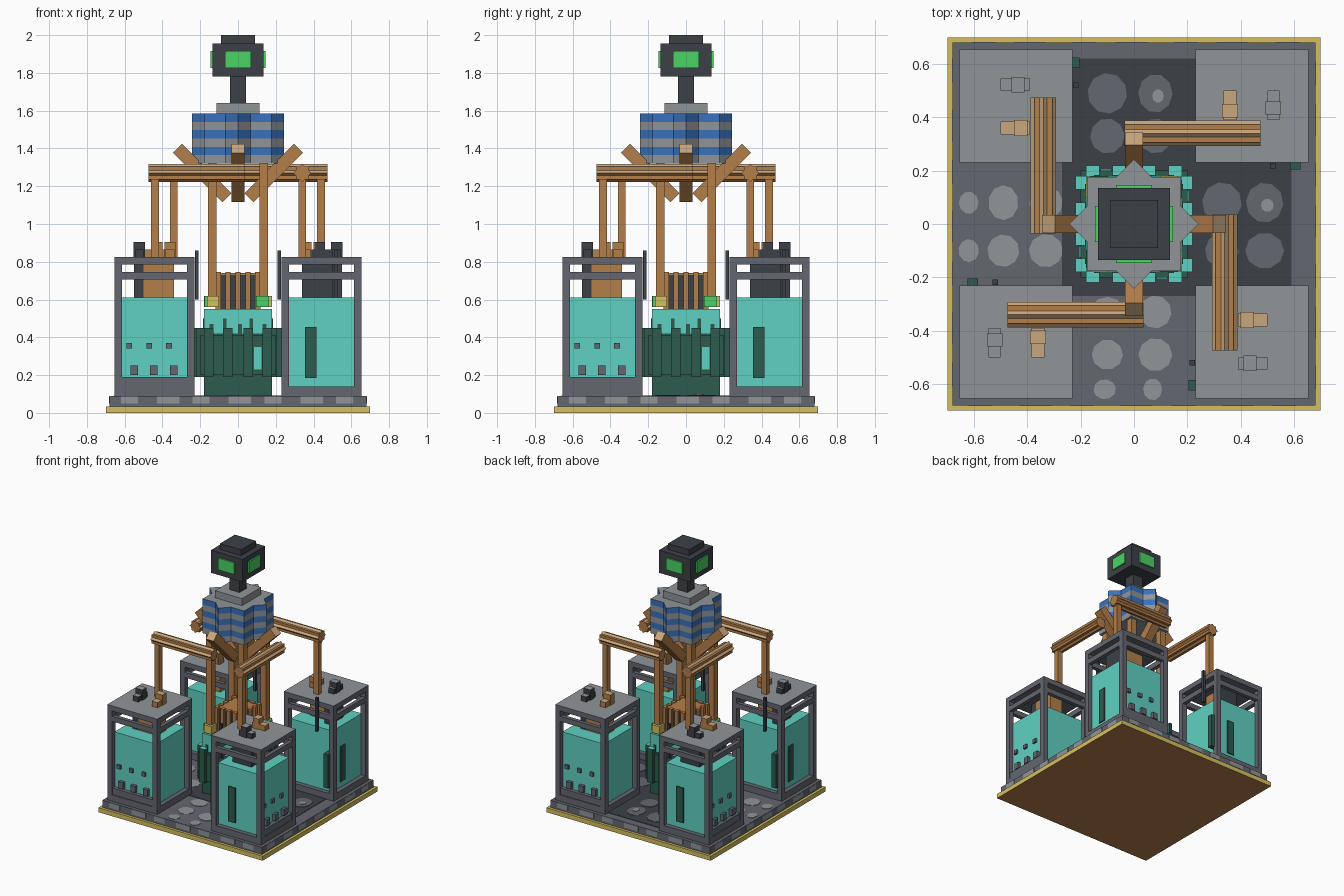
import bpy, bmesh, math, random
from mathutils import Matrix, Vector

if "Cube" in bpy.data.objects:
    bpy.data.objects.remove(bpy.data.objects["Cube"])
random.seed(4)


def material(name, r, g, b):
    m = bpy.data.materials.new(name)
    m.use_nodes = True
    m.diffuse_color = (r, g, b, 1)
    m.node_tree.nodes["Principled BSDF"].inputs["Base Color"].default_value = (r, g, b, 1)
    return m


TEAL = material("teal", .115, .64, .54)
PINE = material("dark green", .026, .105, .075)
LIGHT = material("light grey", .28, .3, .315)
MID = material("mid grey", .13, .136, .162)
COAL = material("charcoal", .046, .053, .063)
BLUE = material("blue", .04, .17, .51)
WOOD = material("wood brown", .46, .21, .068)
TAN = material("pale wood", .58, .39, .21)
GOLD = material("gold", .68, .52, .112)
GREEN = material("bright green", .07, .65, .125)


def finish(name, bm, mats, turns=1):
    """Make the object, repeated by quarter turns around the centre."""
    mesh = bpy.data.meshes.new(name)
    bm.to_mesh(mesh)
    bm.free()
    for m in mats:
        mesh.materials.append(m)
    for i in range(turns):
        ob = bpy.data.objects.new(name if turns == 1 else f"{name}_{i + 1}", mesh)
        ob.rotation_euler.z = i * math.pi / 2
        bpy.context.collection.objects.link(ob)


def facing_up(n):
    return n.z > .5


def facing_down(n):
    return n.z < -.5


def outer_end(n):
    return n.z > .5 and n.y < 0


def boxes(name, mat, parts, turns=4, second=None, rule=facing_up, tilt=0):
    """Join boxes (x0, x1, y0, y1, z0, z1), tilted about X; rule picks faces for the second colour."""
    bm = bmesh.new()
    for x0, x1, y0, y1, z0, z1 in parts:
        mid = Vector((x0 + x1, y0 + y1, z0 + z1)) / 2
        size = Matrix.Diagonal((x1 - x0, y1 - y0, z1 - z0, 1))
        place = Matrix.Translation(mid) @ Matrix.Rotation(tilt, 4, 'X') @ size
        bmesh.ops.create_cube(bm, size=1, matrix=place)
    bm.normal_update()
    for f in bm.faces:
        if second and rule(f.normal):
            f.material_index = 1
    finish(name, bm, [mat, second] if second else [mat], turns)


def block(name, mat, half, z0, z1, **kw):
    boxes(name, mat, [(-half, half, -half, half, z0, z1)], turns=1, **kw)


# Base slabs
block("base_trim", GOLD, .7, 0, .035, second=WOOD, rule=facing_down)
block("stone_floor", MID, .68, .03, .09)
block("floor_shadow", COAL, .27, .088, .093)
boxes("dark_paving", COAL, [(-.23, .23, .25, .62, .088, .093), (.25, .59, -.23, .23, .088, .093)], turns=1)


# Rounded paving stones, two rows on each side of the floor
def cobbles(name, mat, radius, z, spots):
    bm = bmesh.new()
    for x, y in spots:
        shape = Matrix.Diagonal((random.uniform(.85, 1.05), random.uniform(.9, 1.1), 1, 1))
        place = Matrix.Translation((x, y, z)) @ shape @ Matrix.Rotation(random.random(), 4, 'Z')
        bmesh.ops.create_cone(bm, cap_ends=True, segments=10, radius1=radius, radius2=radius, depth=.004, matrix=place)
    finish(name, bm, [mat])


rows = [(t, r) for r in (.33, .49) for t in (-.1, .08)]
cobbles("dark_side_stones", MID, .072, .094, rows + [(r, t) for t, r in rows])
cobbles("pale_side_stones", LIGHT, .062, .091, [(t, -r) for t, r in rows] + [(-r, t) for t, r in rows])
cobbles("stone_centres", LIGHT, .025, .097, [(.09, .48), (.5, .07)])
cobbles("outer_stones", LIGHT, .04, .091, [(-.11, -.62), (.07, -.62), (-.62, .08), (-.62, -.1)])

# Pale stones in the slab edge
boxes("edge_stone", LIGHT, [(-.62 + i * .19, -.53 + i * .19 + .03 * (i % 2), -.683, -.67, .05, .088)
                            for i in range(7)])

# Tanks, built for one corner and repeated
A, B, T = -.655, -.23, .04
legs = [(x, x + T, y, y + T, .09, .79) for x in (A, B - T) for y in (A, B - T)]


def ring(z0, z1, w):
    return [(A, B, A, A + w, z0, z1), (A, B, B - w, B, z0, z1),
            (A, A + w, A, B, z0, z1), (B - w, B, A, B, z0, z1)]


boxes("tank_frame", MID, legs)
boxes("tank_mid_rails", MID, ring(.705, .745, .03))
boxes("tank_bottom_rails", MID, ring(.09, .14, .035) + [(A, B, A + .005, A + .04, .12, .19)])
boxes("tank_floor", MID, [(A, B, A, B, .09, .12)])
boxes("tank_lid", MID, [(A, B, A, B, .785, .825)], second=LIGHT)
boxes("tank_liquid", TEAL, [(-.62, -.265, -.62, -.265, .12, .61)])
boxes("tank_buttons", MID,
      [(-.59 + i * .105, -.56 + i * .105, -.635, -.615, .34, .37) for i in range(3)]
      + [(-.57 + i * .105, -.53 + i * .105, -.645, -.615, .2, .25) for i in range(3)])
boxes("tank_gauge", PINE, [(-.628, -.615, -.415, -.355, .185, .455)])
boxes("tank_rod", COAL, [(-.53, -.51, -.228, -.208, .6, .86)])
boxes("tank_side_unit", PINE, [(-.625, -.585, -.27, -.205, .19, .45)])
boxes("pipe_fitting", WOOD, [(-.385, -.335, -.5, -.39, .82, .865), (-.39, -.33, -.45, -.4, .82, .905)], second=TAN)
boxes("valve_fitting", COAL, [(-.545, -.5, -.5, -.39, .82, .865), (-.552, -.493, -.46, -.41, .82, .905)], second=LIGHT)
boxes("inner_pipe", WOOD, [(-.5, -.34, -.5, -.39, .6, .79)])
boxes("inner_valve", COAL, [(-.55, -.5, -.5, -.34, .6, .79)])

# Central vessel with fins
block("vessel_base", PINE, .18, .09, .42)
block("vessel_top", TEAL, .18, .42, .55)
boxes("vessel_fins", PINE, [(x - .025, x + .025, -.22, -.17, .19, .45) for x in (-.155, -.055, .055, .155)], second=TEAL)
boxes("vessel_band", PINE, [(-.2, .2, -.2, -.17, .2, .41)])
boxes("vessel_window", TEAL, [(.085, .125, -.207, -.199, .23, .35)])
boxes("fin_drips", PINE, [(x, x + .02, -.184, -.17, .42, .47 + .03 * (i % 2))
                          for i, x in enumerate((-.15, -.08, .0, .06, .13))])

# Slatted vent and signal blocks
block("vent_core", COAL, .1, .55, .73)
boxes("vent_slats", WOOD, [(x - .014, x + .014, -.12, -.09, .55, .745) for x in (-.106, -.053, 0, .053, .106)])
block("vent_cap", WOOD, .1, .72, .74)
boxes("gold_block", GOLD, [(-.165, -.1, -.18, -.1, .56, .62)])
boxes("green_block", GREEN, [(.095, .165, -.178, -.1, .56, .62)])

# Columns
boxes("column", WOOD, [(-.16, -.113, -.16, -.113, .6, 1.33)])

# Arms: two crossed square bars make each star-shaped beam
h = .0335
beam = [(-.475, .035, -.34 - h, -.34 + h, 1.27 - h, 1.27 + h)]
boxes("arm_beam", WOOD, beam)
boxes("arm_beam_turned", WOOD, beam, second=TAN, tilt=math.pi / 4)
boxes("arm_strut", WOOD, [(-h, h, -.375, -.005, 1.27 - h, 1.27 + h)], second=TAN, rule=outer_end, tilt=-math.pi / 4)
boxes("arm_post", WOOD, [(-.461, -.419, -.361, -.319, .82, 1.25)])


# Banded star tower from two crossed squares
def tower(name, half, turn):
    bands = 6
    bm = bmesh.new()
    step = (1.585 - 1.32) / bands
    for i in range(bands):
        place = Matrix.Translation((0, 0, 1.32 + step * (i + .5))) @ Matrix.Rotation(turn, 4, 'Z')
        made = bmesh.ops.create_cube(bm, size=1, matrix=place @ Matrix.Diagonal((half * 2, half * 2, step, 1)))
        for f in {f for v in made["verts"] for f in v.link_faces}:
            f.normal_update()
            f.material_index = i % 2 if abs(f.normal.z) < .5 else 0
    finish(name, bm, [LIGHT, BLUE])


tower("tower_square", .177, 0)
tower("tower_diamond", .172, math.pi / 4)

# Collar, neck and lamp head
block("collar", LIGHT, .115, 1.58, 1.64)
block("neck", COAL, .043, 1.63, 1.79)
block("lamp_head", COAL, .135, 1.78, 1.955)
block("lamp_cap", COAL, .09, 1.95, 2.0)
boxes("lamp_screen", GREEN, [(-.068, .068, -.146, -.13, 1.825, 1.915)])
